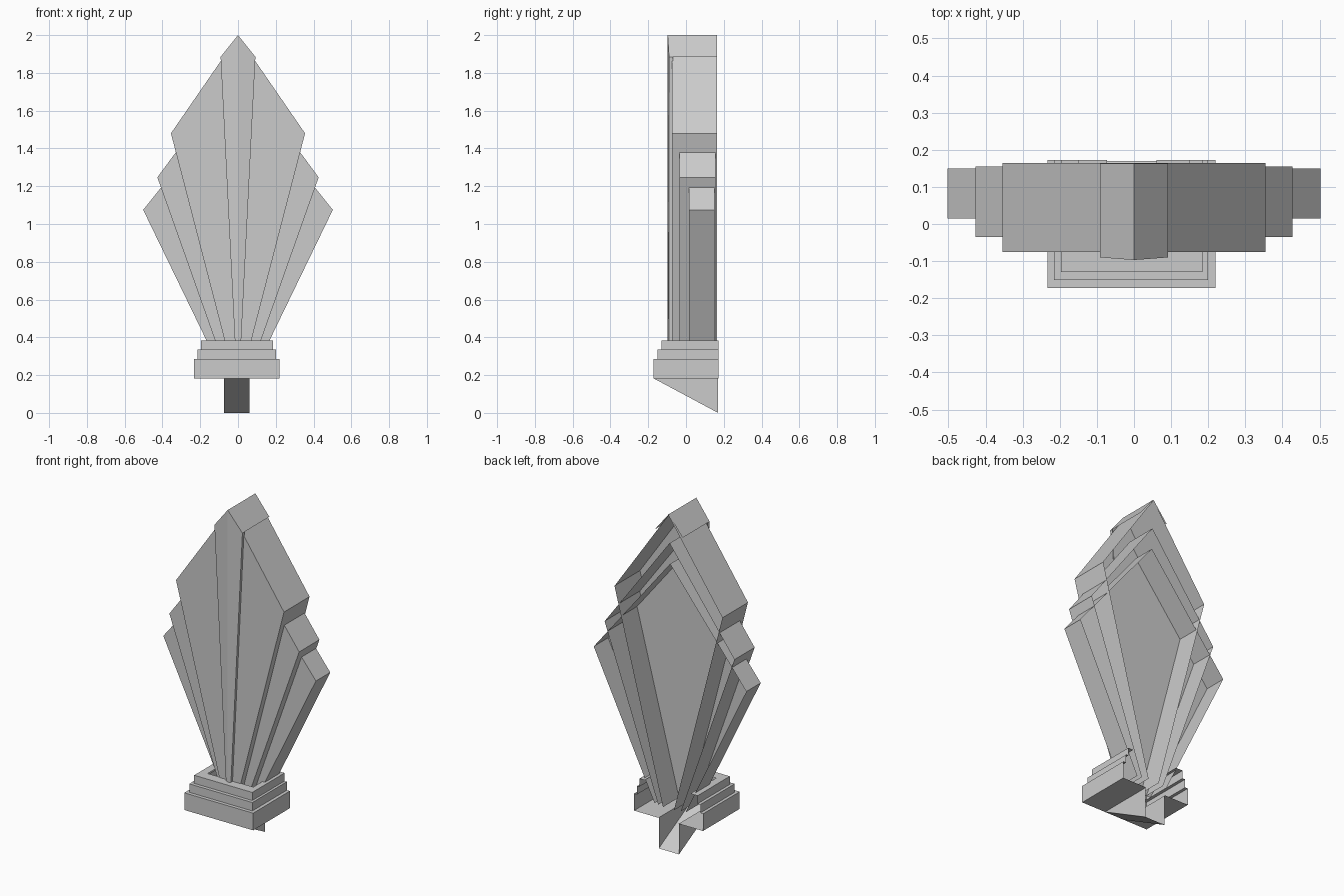
import bpy, bmesh

if "Cube" in bpy.data.objects:
    bpy.data.objects.remove(bpy.data.objects["Cube"])


def make_object(name, verts, faces):
    mesh = bpy.data.meshes.new(name)
    mesh.from_pydata(verts, [], faces)
    bm = bmesh.new()
    bm.from_mesh(mesh)
    bmesh.ops.recalc_face_normals(bm, faces=bm.faces)
    bm.to_mesh(mesh)
    bm.free()
    obj = bpy.data.objects.new(name, mesh)
    bpy.context.collection.objects.link(obj)
    return obj


def fan_shell(name, half, apex_z, front, back):
    """Mirrored kite front with side walls, open at the back and bottom."""
    outline = half + [(0, apex_z)] + [(-x, z) for x, z in reversed(half)]
    n = len(outline)
    verts = [(x, y, z) for y in (front, back) for x, z in outline]
    faces = [tuple(range(n))]
    faces += [(i, i + 1, n + i + 1, n + i) for i in range(n - 1)]
    return make_object(name, verts, faces)


# Stepped fan leaves: bottom half width, corner, apex height, front and back depth
leaves = [
    ("inner_leaf", 0.036, (0.355, 1.48), 2.0, -0.075, 0.165),
    ("middle_leaf", 0.074, (0.427, 1.247), 1.825, -0.035, 0.155),
    ("outer_leaf", 0.102, (0.502, 1.075), 1.70, 0.015, 0.15),
]
for name, foot, corner, apex, front, back in leaves:
    if name == "inner_leaf":
        apex = 1.995
    fan_shell(name, [(foot, 0.25), corner], apex, front, back)

# Raised centre rib: slightly ridged front, shallow sides, deep pointed roof
rib = []
for s in (-1, 1):
    rib += [(s * 0.01, -0.09, 0.25), (s * 0.092, -0.09, 1.885),
            (s * 0.01, -0.07, 0.25), (s * 0.092, -0.07, 1.885),
            (s * 0.092, 0.163, 1.885)]
rib += [(0, -0.097, 0.25), (0, -0.097, 2.0), (0, 0.163, 2.0)]
make_object("centre_rib", rib, [
    (0, 10, 11, 1), (10, 5, 6, 11),
    (0, 1, 3, 2), (5, 7, 8, 6),
    (1, 11, 12, 4, 3), (11, 6, 8, 9, 12)])

# Stepped base: U-shaped rings (left, right, front y, z), open at the back
rings = [
    (-0.233, 0.22, -0.172, 0.183), (-0.233, 0.22, -0.172, 0.285),
    (-0.215, 0.20, -0.151, 0.285), (-0.215, 0.20, -0.151, 0.335),
    (-0.197, 0.185, -0.130, 0.335), (-0.197, 0.185, -0.130, 0.383),
    (-0.15, 0.15, -0.07, 0.383),
]
verts, faces = [], []
for left, right, front, z in rings:
    verts += [(left, 0.173, z), (left, front, z), (right, front, z), (right, 0.173, z)]
for r in range(len(rings) - 1):
    for i in range(3):
        a = 4 * r + i
        faces.append((a, a + 1, a + 5, a + 4))
make_object("stepped_base", verts, faces)

# Underside of the base on both sides of the bracket
for name, x0, x1 in (("base_floor_left", -0.233, -0.073), ("base_floor_right", 0.06, 0.22)):
    make_object(name, [(x0, -0.172, 0.183), (x1, -0.172, 0.183),
                       (x1, 0.173, 0.183), (x0, 0.173, 0.183)], [(3, 2, 1, 0)])

# Sloping wedge bracket, open at the back
wedge = [(x, y, z) for x in (-0.073, 0.06)
         for y, z in ((-0.172, 0.183), (0.17, 0.0), (0.17, 0.183))]
make_object("wedge_bracket", wedge, [(0, 1, 2), (3, 5, 4), (0, 3, 4, 1)])
